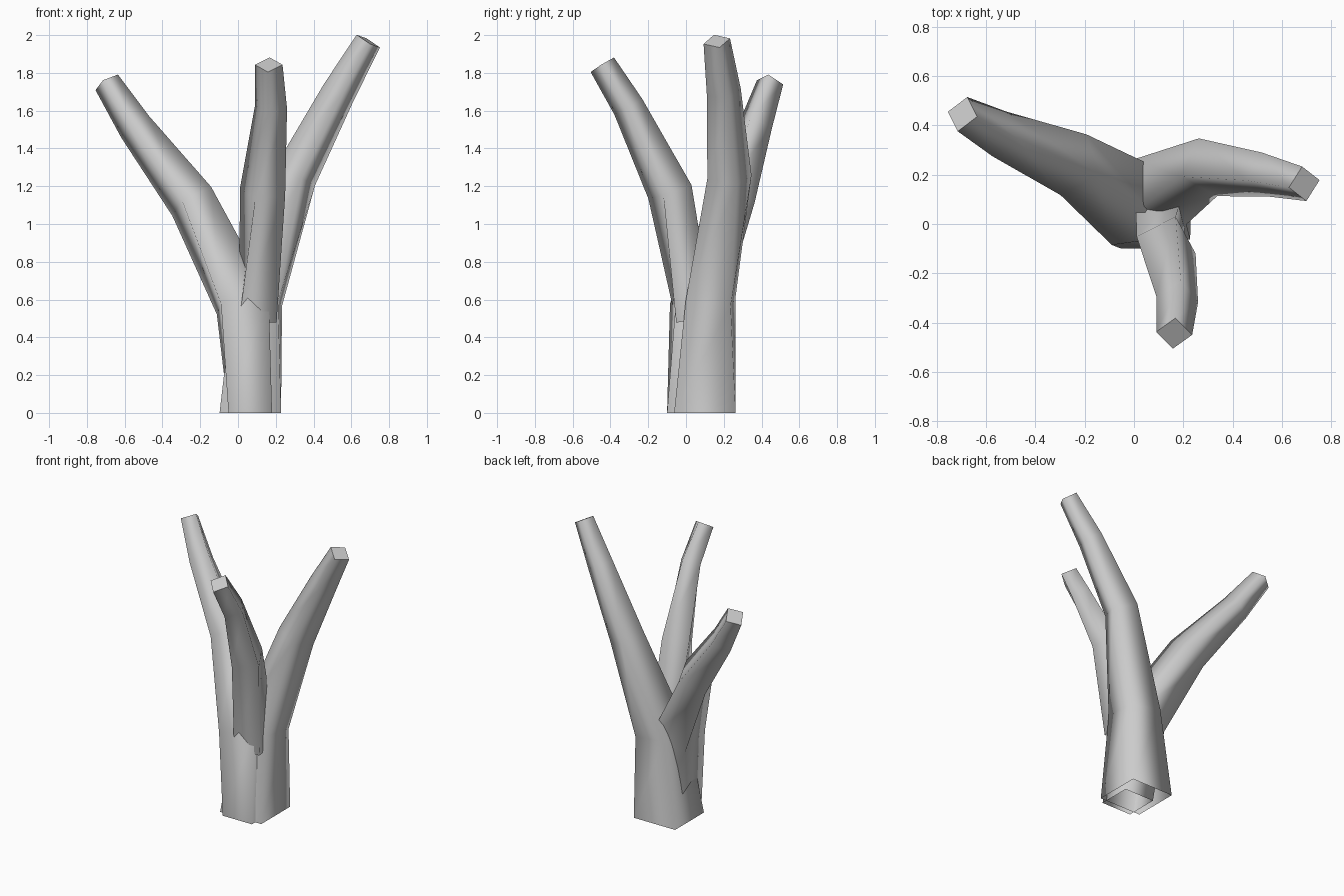
import bpy, bmesh, math
from mathutils import Vector

if "Cube" in bpy.data.objects:
    bpy.data.objects.remove(bpy.data.objects["Cube"])


def limb(name, rings):
    """Four-sided tapering tube. Each ring: x, y, z, corner radius, corner angle."""
    bm = bmesh.new()
    pts = [Vector(r[:3]) for r in rings]
    loops = []
    for i, (p, ring) in enumerate(zip(pts, rings)):
        # ring plane follows the average of the neighbouring segments
        t = Vector()
        if i > 0:
            t += (p - pts[i - 1]).normalized()
        if i < len(pts) - 1:
            t += (pts[i + 1] - p).normalized()
        t.normalize()
        if p.z == 0:
            t = Vector((0, 0, 1))
        e1 = (Vector((1, 0, 0)) - t * t.x).normalized()
        e2 = t.cross(e1)
        loop = []
        for k in range(4):
            a = math.radians(ring[4] + 90 * k)
            loop.append(bm.verts.new(p + ring[3] * (math.cos(a) * e1 + math.sin(a) * e2)))
        loops.append(loop)
    for a, b in zip(loops, loops[1:]):
        for k in range(4):
            n = (k + 1) % 4
            bm.faces.new((a[k], a[n], b[n], b[k])).smooth = True
    # flat cap with a crisp rim, bottom left open
    cap = bm.faces.new(loops[-1])
    for e in cap.edges:
        e.smooth = False
    me = bpy.data.meshes.new(name)
    bm.to_mesh(me)
    bm.free()
    ob = bpy.data.objects.new(name, me)
    bpy.context.collection.objects.link(ob)
    return ob


# Main trunk leaning into the right branch
limb("trunk_right_branch", [
    (0.065, 0.10, 0.00, 0.230, 45),
    (0.105, 0.13, 0.60, 0.170, 40),
    (0.300, 0.23, 1.25, 0.123, 19),
    (0.535, 0.20, 1.70, 0.093, 12),
    (0.690, 0.163, 1.968, 0.072, 8),
])

# Second trunk leaning into the left branch
limb("trunk_left_branch", [
    (0.065, 0.015, 0.00, 0.163, 45),
    (0.025, 0.060, 0.58, 0.185, 50),
    (-0.245, 0.240, 1.12, 0.134, 63),
    (-0.545, 0.365, 1.515, 0.095, 68),
    (-0.695, 0.445, 1.750, 0.073, 72),
])

# Front branch growing out of the trunk
limb("front_branch", [
    (0.105, 0.045, 0.50, 0.140, 45),
    (0.130, -0.085, 1.17, 0.126, 72),
    (0.175, -0.305, 1.62, 0.086, 80),
    (0.163, -0.443, 1.843, 0.073, 86),
])
